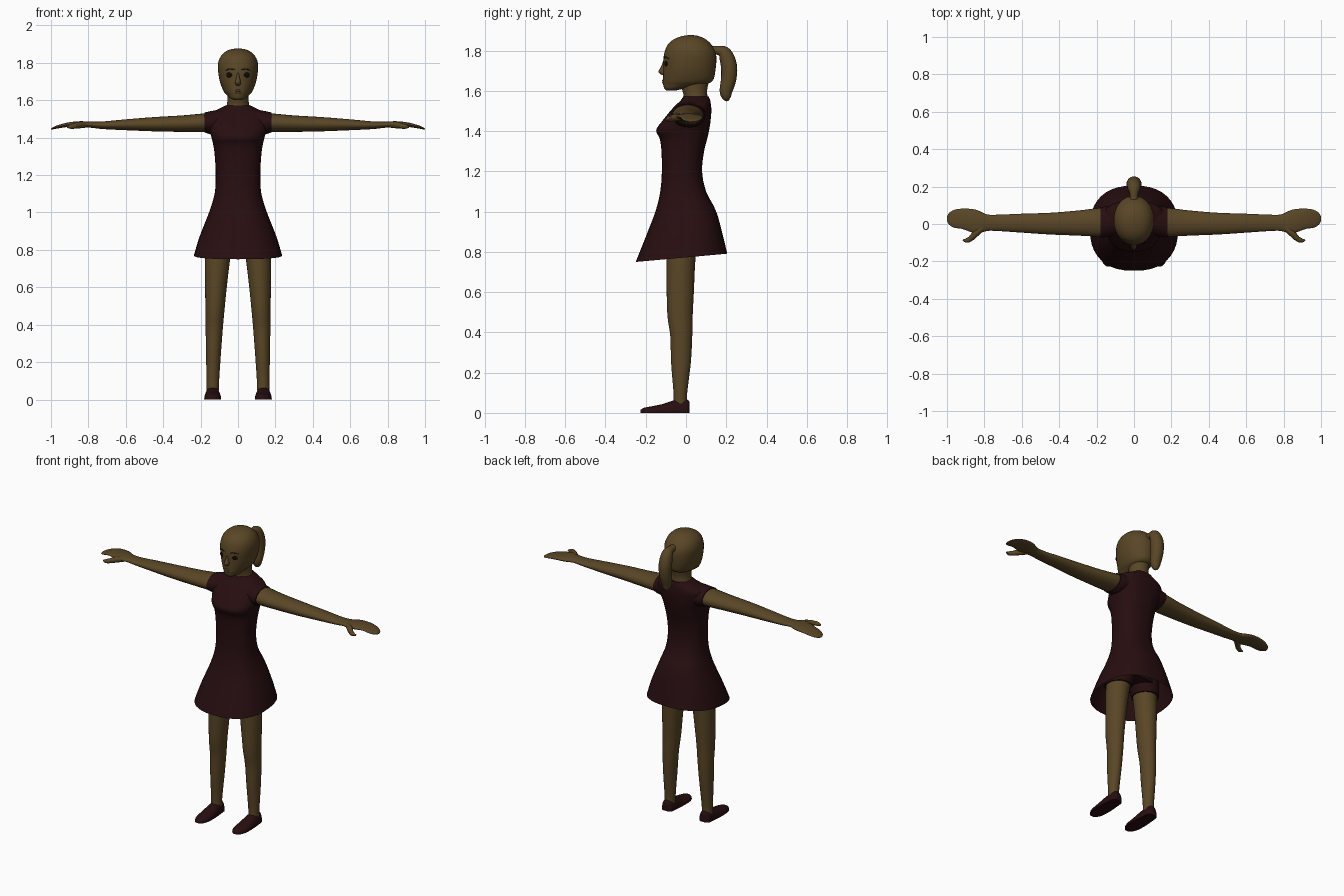
import bpy, bmesh, math
from mathutils import Vector

if "Cube" in bpy.data.objects:
    bpy.data.objects.remove(bpy.data.objects["Cube"])


def material(name, rgb):
    m = bpy.data.materials.new(name)
    m.diffuse_color = (*rgb, 1)
    m.use_nodes = True
    m.node_tree.nodes["Principled BSDF"].inputs["Base Color"].default_value = m.diffuse_color
    return m


SKIN = material("skin_brown", (0.10, 0.061, 0.019))
DRESS = material("dark_maroon", (0.020, 0.0042, 0.0050))
EYE = material("eye_black", (0.006, 0.003, 0.003))
BROW = material("brow_brown", (0.03, 0.018, 0.007))


def smooth(obj, angle=50):
    bpy.ops.object.select_all(action='DESELECT')
    obj.select_set(True)
    bpy.context.view_layer.objects.active = obj
    bpy.ops.object.shade_smooth_by_angle(angle=math.radians(angle))


def spline(rows, steps):
    """Catmull-Rom interpolation between rows of numbers."""
    out = []
    for i in range(len(rows) - 1):
        p0, p1 = rows[max(i - 1, 0)], rows[i]
        p2, p3 = rows[i + 1], rows[min(i + 2, len(rows) - 1)]
        for k in range(steps):
            t = k / steps
            out.append([0.5 * (2 * b + (c - a) * t + (2 * a - 5 * b + 4 * c - d) * t * t
                               + (3 * b - a - 3 * c + d) * t ** 3)
                        for a, b, c, d in zip(p0, p1, p2, p3)])
    return out + [list(rows[-1])]


def loft(name, axis, rows, mat, side=1, n=28, power=2.0, steps=4, warp=None, caps=(1, 1)):
    """Skin rows of (position, a_min, a_max, b_min, b_max) along an axis."""
    bm = bmesh.new()
    rings = []
    for t, a0, a1, b0, b1 in spline(rows, steps):
        ring = []
        for i in range(n):
            c, s = math.cos(2 * math.pi * i / n), math.sin(2 * math.pi * i / n)
            a = (a0 + a1) / 2 + (a1 - a0) / 2 * math.copysign(abs(c) ** (2 / power), c)
            b = (b0 + b1) / 2 + (b1 - b0) / 2 * math.copysign(abs(s) ** (2 / power), s)
            v = Vector({'x': (t, a, b), 'y': (a, t, b), 'z': (a, b, t)}[axis])
            if warp:
                v = warp(v)
            v.x *= side
            ring.append(bm.verts.new(v))
        rings.append(ring)
    for r, q in zip(rings, rings[1:]):
        for i in range(n):
            j = (i + 1) % n
            bm.faces.new((r[i], r[j], q[j], q[i]))
    for ring, cap in ((rings[0], caps[0]), (rings[-1], caps[1])):
        if cap:
            bm.faces.new(ring)
    bmesh.ops.recalc_face_normals(bm, faces=bm.faces)
    me = bpy.data.meshes.new(name)
    bm.to_mesh(me)
    bm.free()
    me.materials.append(mat)
    obj = bpy.data.objects.new(name, me)
    bpy.context.collection.objects.link(obj)
    smooth(obj)
    return obj


def tube(name, points, mat, side=1, n=14, steps=5):
    """Round tube through (x, y, z, radius) points."""
    rows = spline(points, steps)
    bm = bmesh.new()
    rings = []
    for k, (x, y, z, r) in enumerate(rows):
        d = Vector(rows[min(k + 1, len(rows) - 1)][:3]) - Vector(rows[max(k - 1, 0)][:3])
        ref = Vector((1, 0, 0)) if abs(d.normalized().x) < 0.8 else Vector((0, 0, 1))
        u = d.cross(ref).normalized()
        w = d.cross(u).normalized()
        ring = []
        for i in range(n):
            a = 2 * math.pi * i / n
            v = Vector((x, y, z)) + r * (math.cos(a) * u + math.sin(a) * w)
            ring.append(bm.verts.new((v.x * side, v.y, v.z)))
        rings.append(ring)
    for r, q in zip(rings, rings[1:]):
        for i in range(n):
            bm.faces.new((r[i], r[(i + 1) % n], q[(i + 1) % n], q[i]))
    bm.faces.new(rings[0])
    bm.faces.new(rings[-1])
    bmesh.ops.recalc_face_normals(bm, faces=bm.faces)
    me = bpy.data.meshes.new(name)
    bm.to_mesh(me)
    bm.free()
    me.materials.append(mat)
    obj = bpy.data.objects.new(name, me)
    bpy.context.collection.objects.link(obj)
    smooth(obj)
    return obj


def sym(z, hw, y0, y1):
    return (z, -hw, hw, y0, y1)


# Dress: one open-bottomed body, hem higher at the back
def hem_slope(v):
    v.z += (v.y + 0.25) * 0.09 * max(0, min(1, (1 - v.z) / 0.25))
    return v


loft("dress", 'z', [
    sym(0.75, .236, -.25, .205), sym(0.86, .205, -.205, .183), sym(1.0, .155, -.152, .15),
    sym(1.1, .125, -.128, .10), sym(1.2, .119, -.12, .08), sym(1.3, .124, -.122, .09),
    sym(1.36, .132, -.13, .105), sym(1.405, .143, -.148, .115), sym(1.45, .158, -.118, .122),
    sym(1.5, .165, -.078, .126), sym(1.53, .152, -.05, .124), sym(1.553, .105, -.026, .12),
    sym(1.572, .066, -.014, .113)], DRESS, n=40, power=2.4, warp=hem_slope, caps=(0, 1))

# Hips under the skirt
loft("shorts_hips", 'z', [sym(.86, .165, -.11, .09), sym(.92, .165, -.115, .09),
                          sym(1.0, .135, -.11, .085)], DRESS)

# Neck and head
loft("neck", 'z', [sym(1.53, .068, -.018, .11), sym(1.575, .06, -.012, .106),
                   sym(1.61, .056, -.02, .106), sym(1.67, .06, -.03, .12)], SKIN)
head = loft("head", 'z', [
    sym(1.602, .022, -.098, -.05), sym(1.612, .042, -.108, -.005), sym(1.63, .061, -.113, .085),
    sym(1.65, .078, -.114, .132), sym(1.70, .097, -.113, .146), sym(1.76, .107, -.112, .151),
    sym(1.80, .106, -.104, .144), sym(1.835, .092, -.087, .122), sym(1.86, .067, -.054, .092),
    sym(1.873, .036, -.015, .06), sym(1.877, .008, .015, .032)], SKIN, n=36, power=2.1)

# Nose and lips
loft("nose", 'z', [sym(1.75, .006, -.113, -.09), sym(1.72, .010, -.124, -.09),
                   sym(1.697, .015, -.137, -.09), sym(1.683, .013, -.127, -.09),
                   sym(1.677, .006, -.113, -.09)], SKIN, n=16)
for label, z in (("upper_lip", 1.652), ("lower_lip", 1.641)):
    tube(label, [(-.026, -.102, z, .002), (0, -.113, z, .006), (.026, -.102, z, .002)], SKIN, n=10)

# Ponytail
tube("ponytail", [(0, .11, 1.795, .028), (0, .155, 1.802, .022), (0, .193, 1.785, .034),
                  (0, .213, 1.725, .040), (0, .212, 1.66, .038), (0, .199, 1.60, .032),
                  (0, .202, 1.567, .022), (0, .208, 1.55, .006)], SKIN, n=18)

bpy.context.view_layer.update()


def face_y(x, z):
    hit, loc, _, _ = head.ray_cast(Vector((x, -1, z)), Vector((0, 1, 0)))
    return loc.y if hit else -.1


def flat_bottom(v):
    v.z = max(v.z, 0)
    return v


for side, tag in ((1, "left_"), (-1, "right_")):
    # Eyes and brows lying on the face
    bpy.ops.mesh.primitive_uv_sphere_add(segments=16, ring_count=10, radius=1,
                                         location=(side * .047, face_y(side * .047, 1.735), 1.735))
    eye = bpy.context.object
    eye.name = tag + "eye"
    eye.scale = (.017, .006, .013)
    eye.rotation_euler.z = side * .35
    eye.data.materials.append(EYE)
    smooth(eye)
    tube(tag + "brow", [(x, face_y(x, z), z, r) for x, z, r in
                        ((.02, 1.763, .003), (.043, 1.767, .0035), (.068, 1.760, .002))],
         BROW, side, n=8)

    # Short sleeve edge, arm and hand
    loft(tag + "shoulder", 'x', [(.08, -.055, .105, 1.43, 1.553), (.14, -.068, .096, 1.418, 1.543),
                                 (.178, -.073, .09, 1.428, 1.535)], DRESS, side)
    loft(tag + "arm", 'x', [
        (.14, -.066, .086, 1.43, 1.533), (.2, -.067, .084, 1.430, 1.528),
        (.3, -.062, .072, 1.431, 1.519), (.45, -.056, .06, 1.434, 1.510),
        (.6, -.046, .055, 1.440, 1.498), (.72, -.038, .05, 1.446, 1.487),
        (.785, -.037, .051, 1.453, 1.486), (.835, -.052, .073, 1.455, 1.488),
        (.875, -.042, .081, 1.457, 1.486), (.92, -.026, .082, 1.456, 1.479),
        (.96, -.020, .076, 1.450, 1.468), (.988, -.004, .06, 1.445, 1.457),
        (1.0, .018, .04, 1.444, 1.449)], SKIN, side, n=24)
    tube(tag + "thumb", [(.81, -.02, 1.47, .016), (.845, -.05, 1.468, .018), (.872, -.077, 1.463, .015),
                         (.895, -.088, 1.459, .012), (.915, -.086, 1.457, .004)], SKIN, side)

    # Leg, shorts leg and shoe
    loft(tag + "leg", 'z', [
        (.045, .103, .167, -.062, .006), (.1, .101, .168, -.062, .006), (.25, .091, .171, -.074, .024),
        (.38, .081, .173, -.078, .031), (.48, .072, .174, -.092, .033), (.6, .06, .176, -.096, .039),
        (.75, .042, .177, -.097, .046), (.88, .02, .172, -.1, .06)], SKIN, side)
    loft(tag + "shorts_leg", 'z', [(.81, .026, .183, -.106, .062), (.86, .01, .18, -.11, .075),
                                   (.92, -.01, .168, -.11, .085)], DRESS, side)
    loft(tag + "shoe", 'y', [
        (.018, .116, .155, -.055, .055), (.005, .101, .17, -.066, .066), (-.03, .096, .175, -.067, .067),
        (-.065, .093, .178, -.061, .061), (-.12, .09, .181, -.043, .043), (-.175, .092, .178, -.032, .032),
        (-.21, .105, .165, -.025, .025), (-.227, .125, .146, -.014, .014)],
        DRESS, side, n=24, power=2.5, warp=flat_bottom)
